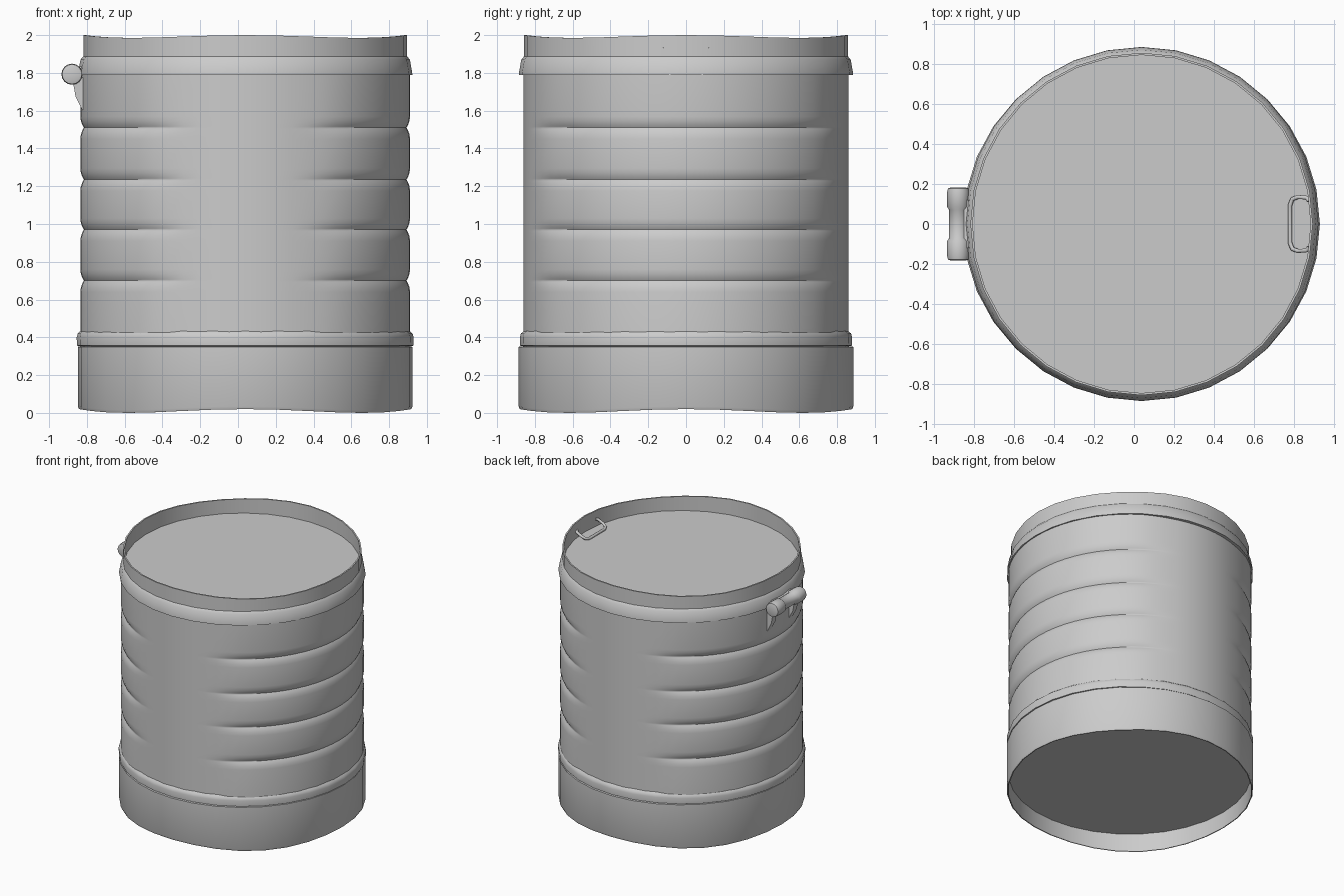
import bpy, bmesh, math
from mathutils import Matrix, Vector

cube = bpy.data.objects.get("Cube")
if cube:
    bpy.data.objects.remove(cube, do_unlink=True)

metal = bpy.data.materials.new("light grey metal")
metal.use_nodes = True
GREY = (0.6, 0.6, 0.6, 1)
metal.diffuse_color = GREY
metal.node_tree.nodes["Principled BSDF"].inputs["Base Color"].default_value = GREY

CX = 0.038          # the drum is offset to make room for the latch
SIDES = 32


def finish(name, bm, angle=35):
    bmesh.ops.recalc_face_normals(bm, faces=bm.faces)
    mesh = bpy.data.meshes.new(name)
    bm.to_mesh(mesh)
    bm.free()
    mesh.materials.append(metal)
    ob = bpy.data.objects.new(name, mesh)
    bpy.context.collection.objects.link(ob)
    bpy.ops.object.select_all(action='DESELECT')
    ob.select_set(True)
    bpy.context.view_layer.objects.active = ob
    bpy.ops.object.shade_smooth_by_angle(angle=math.radians(angle))
    return ob


def lathe(name, profile, place, shape=lambda r, z, a: (r, r, z),
          sides=SIDES, cap_first=False, cap_last=False, angle=35):
    """Spin (radius, height) points; shape bends each ring by angle."""
    bm = bmesh.new()
    rings = []
    for r, z in profile:
        ring = []
        for i in range(sides):
            a = math.tau * i / sides
            rx, ry, h = shape(r, z, a)
            ring.append(bm.verts.new((rx * math.cos(a), ry * math.sin(a), h)))
        rings.append(ring)
    for low, high in zip(rings, rings[1:]):
        for i in range(sides):
            j = (i + 1) % sides
            bm.faces.new((low[i], low[j], high[j], high[i]))
    if cap_first:
        bm.faces.new(rings[0])
    if cap_last:
        bm.faces.new(rings[-1])
    bm.transform(place)
    return finish(name, bm, angle)


def smooth(lo, hi, v):
    t = min(max((v - lo) / (hi - lo), 0), 1)
    return t * t * (3 - 2 * t)


drum = Matrix.Translation((CX, 0, 0))

# Lower skirt with a wavy bottom edge and a recessed floor
def wavy_bottom(r, z, a):
    return r, r, z + (0.01 + 0.01 * math.cos(4 * a) if z < 0.1 else 0)

lathe("base_skirt", [(0.873, 0.145), (0.873, 0.0), (0.88, 0.0), (0.886, 0.015),
                     (0.886, 0.35), (0.86, 0.352)],
      drum, wavy_bottom, cap_first=True)

# Raised band above the skirt
lathe("lower_band", [(0.86, 0.352), (0.878, 0.356), (0.88, 0.40), (0.874, 0.42), (0.858, 0.435)],
      drum, lambda r, z, a: (r * 1.014, r, z))

# Body wall: grooves pressed into the left and right sides, fading at front and back
GROOVES = (0.70, 0.97, 1.235, 1.51)
REACH = 0.06

def grooved(r, z, a):
    d = min(abs(z - g) for g in GROOVES)
    dip = max(0, 1 - d / REACH) ** 2
    r += smooth(0.32, 0.62, abs(math.cos(a))) * (0.013 - 0.019 * dip)
    return r, r, z

levels = [0.36]
for g in GROOVES:
    levels += [g + k * REACH for k in (-1, -0.6, -0.3, -0.1, 0, 0.1, 0.3, 0.6, 1)]
levels.append(1.80)
lathe("body_wall", [(0.86, z) for z in levels], drum, grooved, sides=SIDES * 2, angle=60)

# Clamp ring, upright rim with a wavy edge, and recessed lid
def wavy_top(r, z, a):
    return r, r, z - (0.0075 * (1 - math.cos(4 * a)) if z > 1.95 else 0)

lathe("lid_and_rim", [(0.858, 1.79), (0.885, 1.79), (0.884, 1.803), (0.872, 1.87),
                      (0.857, 1.888), (0.857, 2.0), (0.846, 2.0), (0.846, 1.875)],
      drum, wavy_top, cap_last=True)

# Latch barrel, thicker towards both ends
half = [(0.036, 0.183), (0.052, 0.178), (0.056, 0.16), (0.056, 0.085), (0.046, 0.07)]
barrel = half + [(r, -y) for r, y in reversed(half)]
lathe("latch_barrel", barrel,
      Matrix.Translation((-0.879, 0, 1.793)) @ Matrix.Rotation(math.pi / 2, 4, 'X'),
      sides=16, cap_first=True, cap_last=True)


# Latch mounts: flat side outlines given thickness along y
def plate(name, outline, y, thick):
    bm = bmesh.new()
    face = bm.faces.new([bm.verts.new((x, y - thick / 2, z)) for x, z in outline])
    new = bmesh.ops.extrude_face_region(bm, geom=[face])["geom"]
    bmesh.ops.translate(bm, vec=(0, thick, 0),
                        verts=[v for v in new if isinstance(v, bmesh.types.BMVert)])
    return finish(name, bm)

plate("latch_mount", [(-0.88, 1.76), (-0.88, 1.82), (-0.83, 1.835), (-0.81, 1.76)], 0, 0.24)
for side, y in (("front", -0.135), ("back", 0.135)):
    plate(side + "_latch_bracket",
          [(-0.875, 1.76), (-0.81, 1.78), (-0.80, 1.60), (-0.825, 1.605), (-0.86, 1.675)],
          y, 0.05)

# Bent wire handle leaning from the lid against the rim
curve = bpy.data.curves.new("lid_handle", 'CURVE')
curve.dimensions = '3D'
curve.bevel_depth = 0.011
curve.bevel_resolution = 2
curve.use_fill_caps = True
arm = [(0.875, 0.115), (0.865, 0.132), (0.82, 0.135), (0.793, 0.125), (0.781, 0.095)]
path = arm + [(x, -y) for x, y in reversed(arm)]
spline = curve.splines.new('POLY')
spline.points.add(len(path) - 1)
for p, (x, y) in zip(spline.points, path):
    p.co = (x, y, 1.886 + 0.5 * (x - 0.781), 1)
spline.use_smooth = True
curve.materials.append(metal)
bpy.context.collection.objects.link(bpy.data.objects.new("lid_handle", curve))
